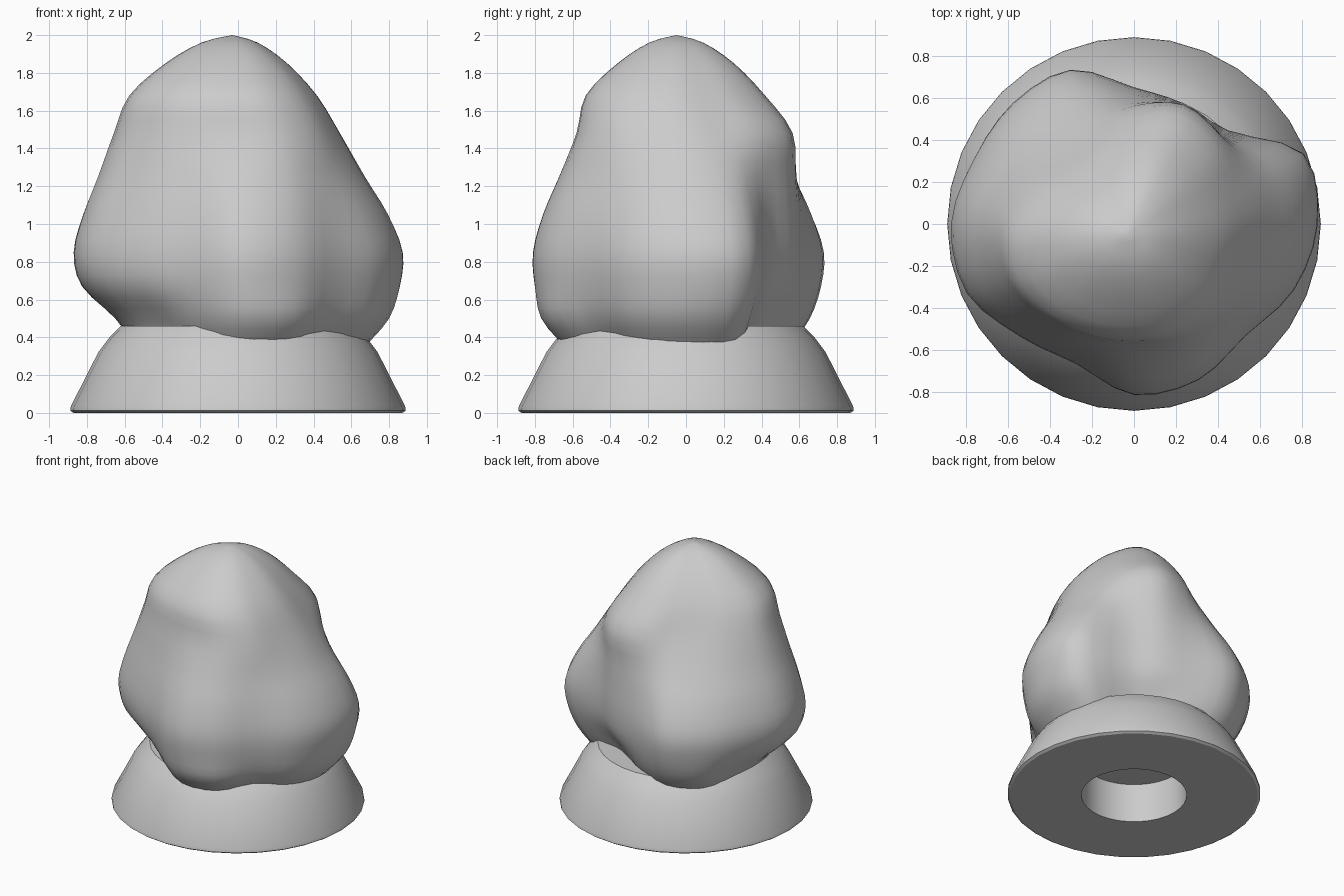
import bpy
import bmesh
import math
from mathutils import Vector

cube = bpy.data.objects.get("Cube")
if cube:
    bpy.data.objects.remove(cube, do_unlink=True)


def make_material(name, colour):
    mat = bpy.data.materials.new(name)
    mat.use_nodes = True
    mat.diffuse_color = colour
    mat.node_tree.nodes["Principled BSDF"].inputs["Base Color"].default_value = colour
    return mat


def make_object(name, bm, mat, angle):
    """Turn a bmesh into a smooth-shaded object that keeps its sharp edges."""
    bmesh.ops.remove_doubles(bm, verts=bm.verts, dist=0.0005)
    bmesh.ops.recalc_face_normals(bm, faces=bm.faces)
    mesh = bpy.data.meshes.new(name)
    bm.to_mesh(mesh)
    bm.free()
    mesh.materials.append(mat)
    obj = bpy.data.objects.new(name, mesh)
    bpy.context.collection.objects.link(obj)
    bpy.ops.object.select_all(action="DESELECT")
    obj.select_set(True)
    bpy.context.view_layer.objects.active = obj
    bpy.ops.object.shade_smooth_by_angle(angle=math.radians(angle))


def spline(points, steps, closed):
    """Catmull-Rom curve through the given points."""
    count = len(points)

    def at(i):
        return points[i % count] if closed else points[max(0, min(count - 1, i))]

    curve = []
    for i in range(count if closed else count - 1):
        before, start, end, after = (at(i + k) for k in (-1, 0, 1, 2))
        for step in range(steps):
            t = step / steps
            leave, arrive = (end - before) / 2, (after - start) / 2
            ease = t * t * (3 - 2 * t)
            curve.append(start.lerp(end, ease)
                         + leave * t * (1 - t) ** 2 - arrive * t * t * (1 - t))
    if not closed:
        curve.append(points[-1])
    return curve


def skin(bm, rings):
    """Bridge neighbouring closed rings of points with quads."""
    loops = [[bm.verts.new(point) for point in ring] for ring in rings]
    for low, high in zip(loops, loops[1:]):
        for i in range(len(low)):
            j = (i + 1) % len(low)
            bm.faces.new((low[i], low[j], high[j], high[i]))
    return loops


def ring(radii, z, centre=Vector((0, 0, 0))):
    """Ring of points whose radii start at +x and run towards +y."""
    step = math.tau / len(radii)
    return [centre + Vector((radius * math.cos(i * step), radius * math.sin(i * step), z))
            for i, radius in enumerate(radii)]


def blend(mix):
    """Contour part way between foot, belly and shoulder."""
    low, high = (foot, belly) if mix < 1 else (belly, shoulder)
    share = mix if mix < 1 else mix - 1
    return [a + (b - a) * share for a, b in zip(low, high)]


stone = make_material("plain grey", (0.6, 0.6, 0.6, 1))

# Boulder: three lobed contours, radii in hundredths
foot = (80, 78, 52, 50, 58, 71, 74, 67, 65, 64, 59, 64, 76, 77, 69, 76)
belly = (87, 87, 63, 62, 65, 79, 81, 82, 87, 86, 76, 72, 81, 80, 75, 82)
shoulder = (54, 53, 57, 60, 54, 47, 47, 55, 65, 67, 63, 59, 58, 60, 59, 55)
crown = Vector((-0.03, -0.05, 0))

# Each level: height, contour mix, scale
levels = []
for z, mix, scale in ((0.36, 0, 0.85), (0.5, 0, 1), (0.67, 0.8, 1), (0.85, 1, 1),
                      (1.05, 1.23, 1), (1.25, 1.6, 1), (1.48, 2, 1),
                      (1.68, 2, 0.83), (1.85, 2, 0.54), (1.96, 2, 0.25), (2, 2, 0)):
    centre = crown if z > 1.5 else Vector((0, 0, 0))
    levels.append(ring([radius * scale / 100 for radius in blend(mix)], z, centre))

columns = [spline(column, 3, False) for column in zip(*levels)]
bm = bmesh.new()
loops = skin(bm, [spline(level, 3, True) for level in zip(*columns)])
bm.faces.new(reversed(loops[0]))
make_object("boulder", bm, stone, 40)

# Pedestal: flared stand with a blind round socket underneath
profile = ((0, 0.3), (0.37, 0.3), (0.37, 0), (0.87, 0), (0.888, 0.012), (0.885, 0.035),
           (0.74, 0.32), (0.68, 0.4), (0.62, 0.46), (0, 0.46))
bm = bmesh.new()
skin(bm, [ring([radius] * 32, z) for radius, z in profile])
make_object("pedestal", bm, stone, 30)
